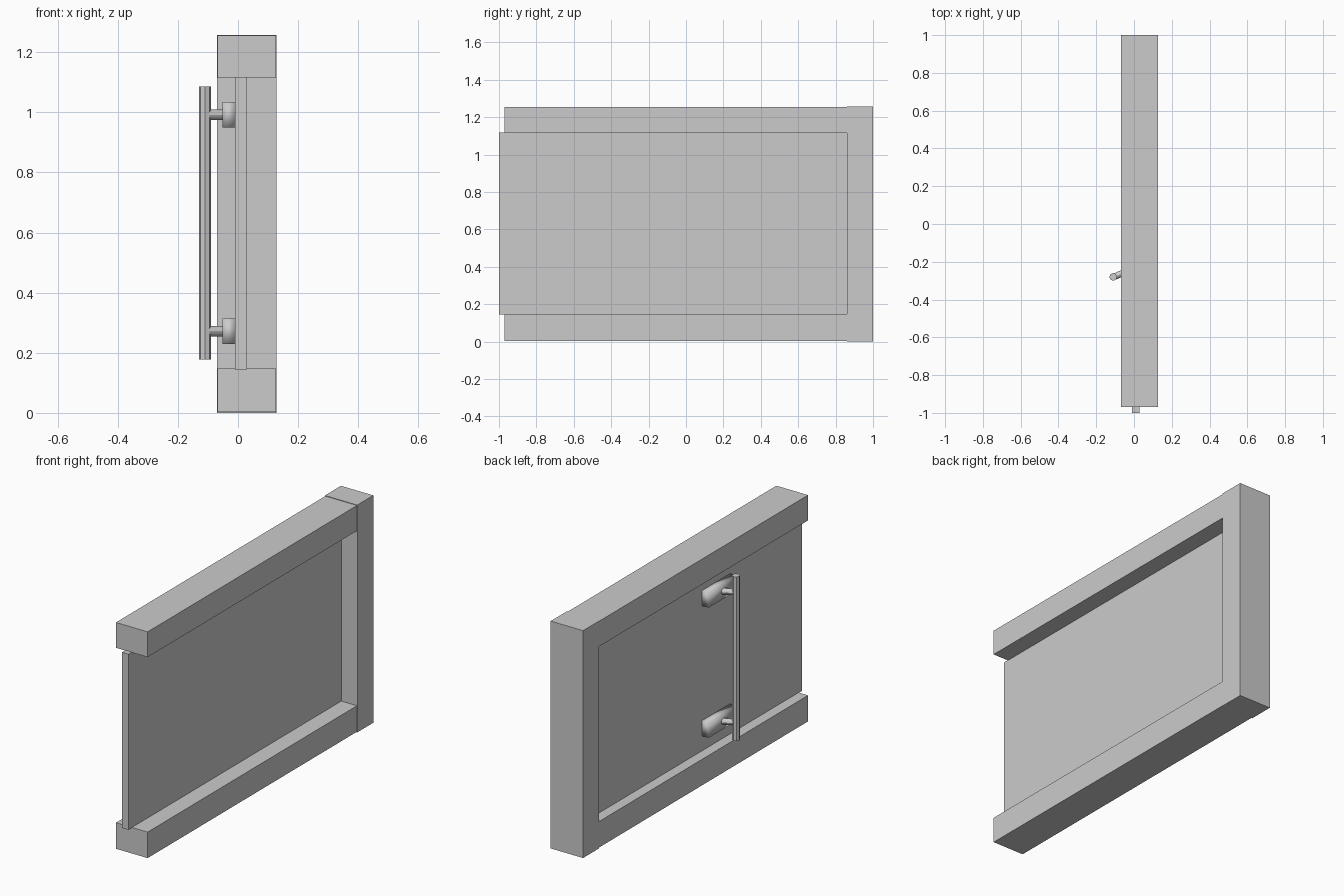
import bpy
from mathutils import Vector

if "Cube" in bpy.data.objects:
    bpy.data.objects.remove(bpy.data.objects["Cube"])


def box(name, x, y, z, smooth=False):
    bpy.ops.mesh.primitive_cube_add(
        size=1, location=[(a + b) / 2 for a, b in (x, y, z)])
    ob = bpy.context.object
    ob.name = name
    ob.scale = [b - a for a, b in (x, y, z)]
    bpy.ops.object.transform_apply(location=False, rotation=False, scale=True)
    if smooth:
        bpy.ops.object.shade_smooth()
    return ob


def rod(name, start, end, radius, sides):
    a, b = Vector(start), Vector(end)
    bpy.ops.mesh.primitive_cylinder_add(
        vertices=sides, radius=radius, depth=(b - a).length, location=(a + b) / 2)
    ob = bpy.context.object
    ob.name = name
    ob.rotation_euler = (b - a).to_track_quat('Z', 'Y').to_euler()
    bpy.ops.object.shade_smooth_by_angle()
    return ob


# Three-sided frame
box("bottom_rail", (-0.068, 0.126), (-0.97, 0.86), (0.003, 0.147))
box("top_rail", (-0.068, 0.126), (-0.97, 0.86), (1.115, 1.255))
box("end_post", (-0.07, 0.128), (0.86, 1.0), (0, 1.258))

# Sliding panel
box("panel", (-0.01, 0.03), (-1.0, 0.861), (0.145, 1.117))

# Pull handle: bar, two stems and two mounting plates
rod("handle_bar", (-0.11, -0.28, 0.178), (-0.11, -0.28, 1.086), 0.0205, 8)
for label, z in (("lower", 0.272), ("upper", 0.992)):
    rod(label + "_handle_stem", (-0.105, -0.28, z), (-0.04, -0.25, z), 0.017, 12)
    box(label + "_handle_plate", (-0.051, -0.01), (-0.37, -0.125),
        (z - 0.042, z + 0.042), smooth=True)
